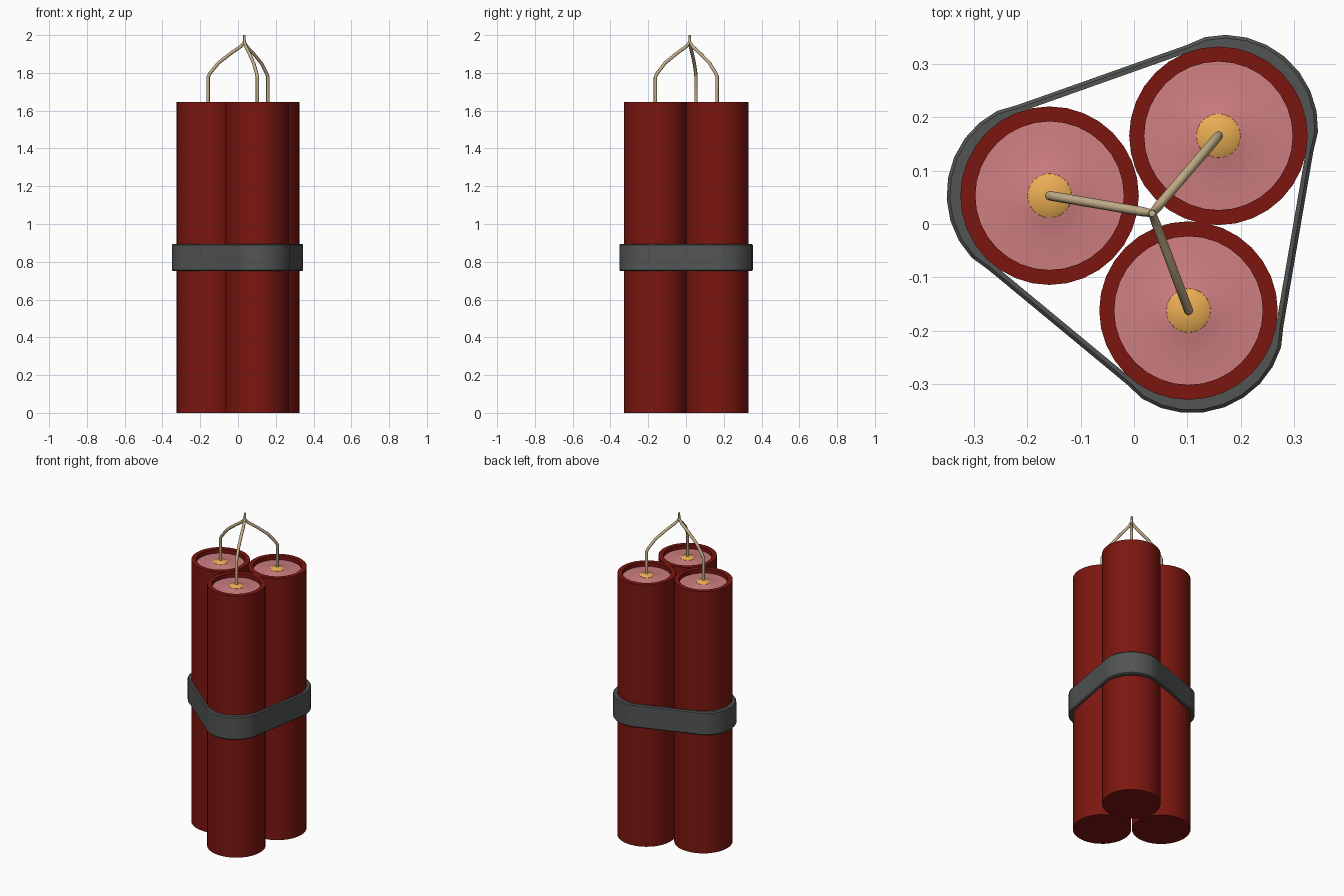
import bpy, bmesh, math
from mathutils import Vector

if "Cube" in bpy.data.objects:
    bpy.data.objects.remove(bpy.data.objects["Cube"])

CENTRES = [Vector((-0.158, 0.053)), Vector((0.102, -0.162)), Vector((0.158, 0.165))]  # ccw
R, TOP = 0.167, 1.645
JOIN = Vector((0.034, 0.02))


def material(name, rgb):
    m = bpy.data.materials.new(name)
    m.diffuse_color = (*rgb, 1)
    m.use_nodes = True
    m.node_tree.nodes["Principled BSDF"].inputs["Base Color"].default_value = m.diffuse_color
    return m


RED = material("red_paper", (0.2, 0.008, 0.005))
PINK = material("pink_filling", (0.62, 0.21, 0.22))
ORANGE = material("orange_plug", (0.83, 0.42, 0.09))
TAN = material("tan_cord", (0.55, 0.43, 0.25))
GREY = material("dark_band", (0.085, 0.088, 0.088))


def finish(name, bm, mat, angle=40):
    bmesh.ops.recalc_face_normals(bm, faces=bm.faces)
    me = bpy.data.meshes.new(name)
    bm.to_mesh(me)
    bm.free()
    ob = bpy.data.objects.new(name, me)
    bpy.context.collection.objects.link(ob)
    me.materials.append(mat)
    smooth(ob, angle)
    return ob


def smooth(ob, angle):
    bpy.ops.object.select_all(action='DESELECT')
    ob.select_set(True)
    bpy.context.view_layer.objects.active = ob
    bpy.ops.object.shade_smooth_by_angle(angle=math.radians(angle))


def lathe(name, profile, centre, mat, sides=32):
    """Spin an (r, z) profile about a vertical axis; both ends are closed on the axis."""
    bm = bmesh.new()
    rings = []
    for r, z in profile:
        n = 1 if r == 0 else sides
        rings.append([bm.verts.new((centre.x + r * math.cos(math.tau * i / sides),
                                    centre.y + r * math.sin(math.tau * i / sides), z)) for i in range(n)])
    for a, b in zip(rings, rings[1:]):
        for i in range(sides):
            j = (i + 1) % sides
            quad = [a[i % len(a)], a[j % len(a)], b[j % len(b)], b[i % len(b)]]
            bm.faces.new(list(dict.fromkeys(quad)))
    return finish(name, bm, mat)


def fuse(name, c):
    """Cord rising from a stick and bending in to the shared tip."""
    cu = bpy.data.curves.new(name, 'CURVE')
    cu.dimensions = '3D'
    cu.bevel_depth, cu.bevel_resolution, cu.use_fill_caps = 0.009, 2, True
    path = [(0, 1.62, 1), (0, 1.78, 1), (0.06, 1.80, 1), (0.28, 1.852, 1),
            (0.6, 1.9, 1), (0.9, 1.94, 1), (1, 1.965, .8), (1, 2.0, .7)]
    sp = cu.splines.new('POLY')
    sp.points.add(len(path) - 1)
    for p, (t, z, rad) in zip(sp.points, path):
        xy = c.lerp(JOIN, t)
        p.co, p.radius = (xy.x, xy.y, z, 1), rad
    ob = bpy.data.objects.new(name, cu)
    bpy.context.collection.objects.link(ob)
    cu.materials.append(TAN)
    bpy.ops.object.select_all(action='DESELECT')
    ob.select_set(True)
    bpy.context.view_layer.objects.active = ob
    bpy.ops.object.convert(target='MESH')
    smooth(bpy.context.object, 50)


# Sticks: tube with recessed end, filling, plug and fuse
for i, c in enumerate(CENTRES, 1):
    lathe(f"stick_{i}", [(0, 0), (R, 0), (R, TOP), (0.139, TOP), (0.139, 1.615), (0, 1.615)], c, RED)
    lathe(f"filling_{i}", [(0.139, 1.62), (0.09, 1.622), (0.05, 1.628), (0.03, 1.634), (0, 1.634)], c, PINK)
    lathe(f"plug_{i}", [(0.043, 1.622), (0.041, 1.632), (0.028, 1.639), (0, 1.643)], c, ORANGE)
    fuse(f"fuse_{i}", c)

# Band wrapped round all sticks, thickest over the curves
STEPS, Z0, Z1, B = 10, 0.75, 0.895, 0.006
bm = bmesh.new()
sections = []
for k, c in enumerate(CENTRES):
    d_in, d_out = c - CENTRES[k - 1], CENTRES[(k + 1) % 3] - c
    a0 = math.atan2(-d_in.x, d_in.y)
    span = (math.atan2(-d_out.x, d_out.y) - a0) % math.tau
    for s in range(STEPS + 1):
        t = s / STEPS
        u = Vector((math.cos(a0 + span * t), math.sin(a0 + span * t)))
        ro = 0.18 + 0.013 * max(0, math.sin(math.pi * t)) ** 0.6
        ring = [(0.166, Z0), (ro - B, Z0), (ro, Z0 + B), (ro, Z1 - B), (ro - B, Z1), (0.166, Z1)]
        sections.append([bm.verts.new((*(c + u * r), z)) for r, z in ring])
for n, a in enumerate(sections):
    b = sections[(n + 1) % len(sections)]
    for i in range(6):
        j = (i + 1) % 6
        bm.faces.new((a[i], b[i], b[j], a[j]))
finish("strap", bm, GREY, 30)
